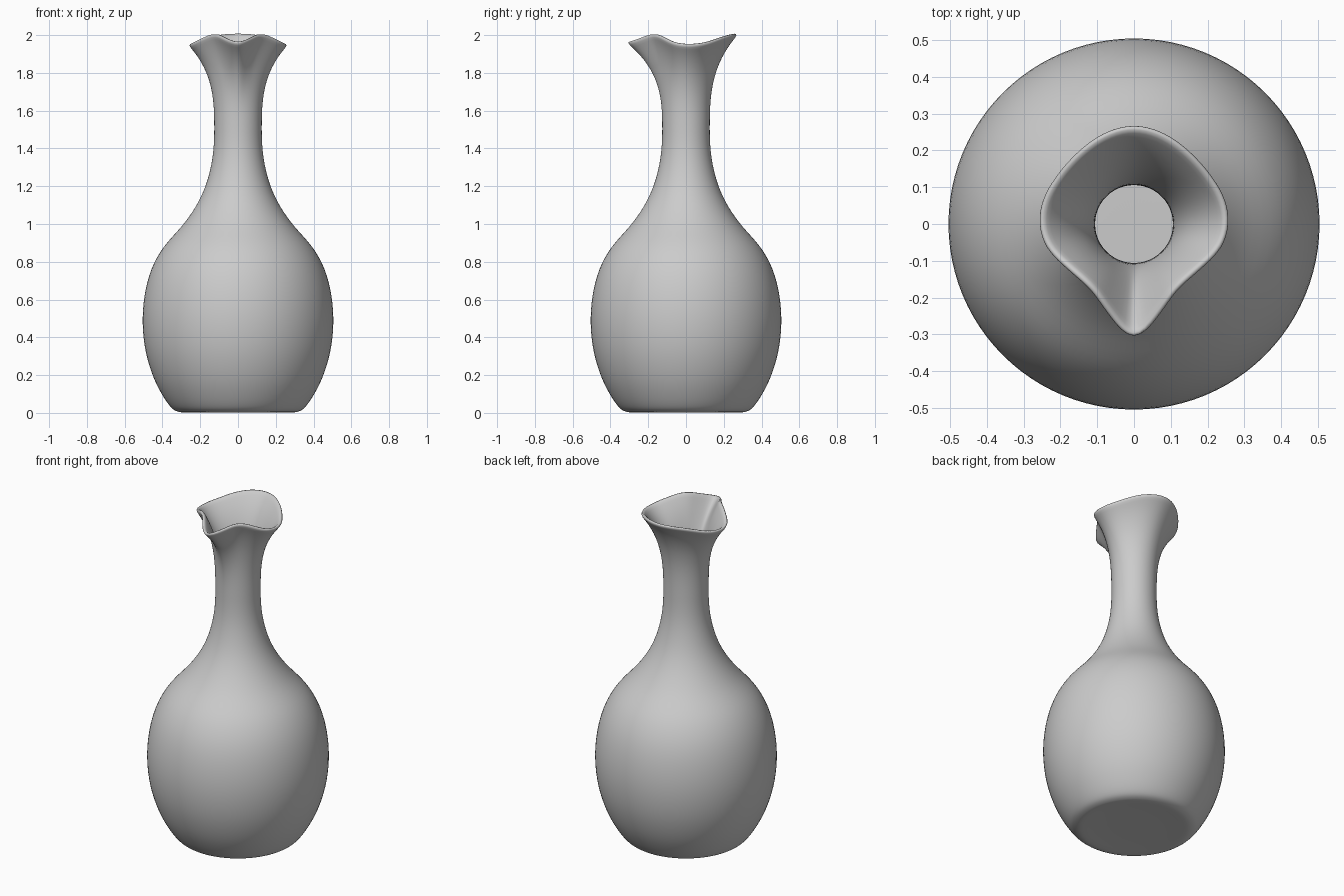
import bpy, bmesh, math

if "Cube" in bpy.data.objects:
    bpy.data.objects.remove(bpy.data.objects["Cube"])

SIDES, NECK_R, NECK_Z = 48, 0.126, 1.5


def spline(pts, t):
    """Catmull-Rom value at t, measured in point steps; ends are clamped."""
    n = len(pts) - 1
    i = min(int(t), n - 1)
    f = t - i
    a, b, c, d = (pts[max(0, min(n, i + k))] for k in (-1, 0, 1, 2))
    return tuple(0.5 * (2 * q + (s - p) * f + (2 * p - 5 * q + 4 * s - u) * f * f
                        + (3 * q - p - 3 * s + u) * f ** 3)
                 for p, q, s, u in zip(a, b, c, d))


# Body profile (radius, height) from foot to neck
body = [(0.30, 0.002), (0.335, 0.012), (0.365, 0.04), (0.405, 0.10), (0.45, 0.19),
        (0.49, 0.32), (0.507, 0.47), (0.497, 0.62), (0.461, 0.76), (0.395, 0.88),
        (0.30, 0.985), (0.225, 1.09), (0.172, 1.2), (0.14, 1.32), (0.128, 1.42),
        (NECK_R, NECK_Z)]

# Rim (radius, height) every 15 degrees from the spout round to the back
rim = [(0.318, 1.955), (0.265, 1.977), (0.224, 2.0), (0.217, 1.998), (0.229, 1.978),
       (0.252, 1.956), (0.263, 1.946), (0.262, 1.949), (0.254, 1.96), (0.252, 1.977),
       (0.258, 1.991), (0.268, 1.999), (0.274, 2.001)]
rim_loop = rim[2:0:-1] + rim + rim[-2:-4:-1]      # mirrored ends keep it smooth

bm = bmesh.new()
rings = []


def add_ring(point):
    ring = []
    for k in range(SIDES):
        a = 2 * math.pi * k / SIDES
        r, z = point(a)
        ring.append(bm.verts.new((r * math.sin(a), -r * math.cos(a), z)))
    rings.append(ring)


# Slightly hollow foot, then the body
for r, z in ((0.10, 0.008), (0.20, 0.007), (0.26, 0.004)):
    add_ring(lambda a: (r, z))
for j in range(2 * (len(body) - 1) + 1):
    r, z = spline(body, j / 2)
    add_ring(lambda a: (r, z))


# Flared neck blending from a circle to the pinched rim
def flare(s):
    def point(a):
        deg = math.degrees(a)
        deg = min(deg, 360 - deg)
        r, z = spline(rim_loop, deg / 15 + 2)
        return NECK_R + (r - NECK_R) * s ** 3, NECK_Z + (z - NECK_Z) * s
    return point


for s in (0.1, 0.2, 0.3, 0.4, 0.5, 0.6, 0.68, 0.76, 0.83, 0.89, 0.95, 1.0):
    add_ring(flare(s))

for lo, hi in zip(rings, rings[1:]):
    for k in range(SIDES):
        n = (k + 1) % SIDES
        bm.faces.new((lo[k], lo[n], hi[n], hi[k]))
centre = bm.verts.new((0, 0, 0.008))
for k in range(SIDES):
    bm.faces.new((centre, rings[0][(k + 1) % SIDES], rings[0][k]))
bmesh.ops.recalc_face_normals(bm, faces=bm.faces)
if centre.normal.z > 0 or centre.link_faces[0].normal.z > 0:
    bmesh.ops.reverse_faces(bm, faces=bm.faces)
for f in bm.faces:
    f.smooth = True

mesh = bpy.data.meshes.new("carafe")
bm.to_mesh(mesh)
bm.free()
carafe = bpy.data.objects.new("carafe", mesh)
bpy.context.collection.objects.link(carafe)

# Wall thickness and rounded lip
wall = carafe.modifiers.new("wall", 'SOLIDIFY')
wall.thickness, wall.offset = 0.02, -1
smooth = carafe.modifiers.new("smooth", 'SUBSURF')
smooth.levels = smooth.render_levels = 1

clay = bpy.data.materials.new("grey clay")
clay.diffuse_color = (0.6, 0.6, 0.6, 1)
clay.use_nodes = True
clay.node_tree.nodes["Principled BSDF"].inputs["Base Color"].default_value = clay.diffuse_color
mesh.materials.append(clay)
